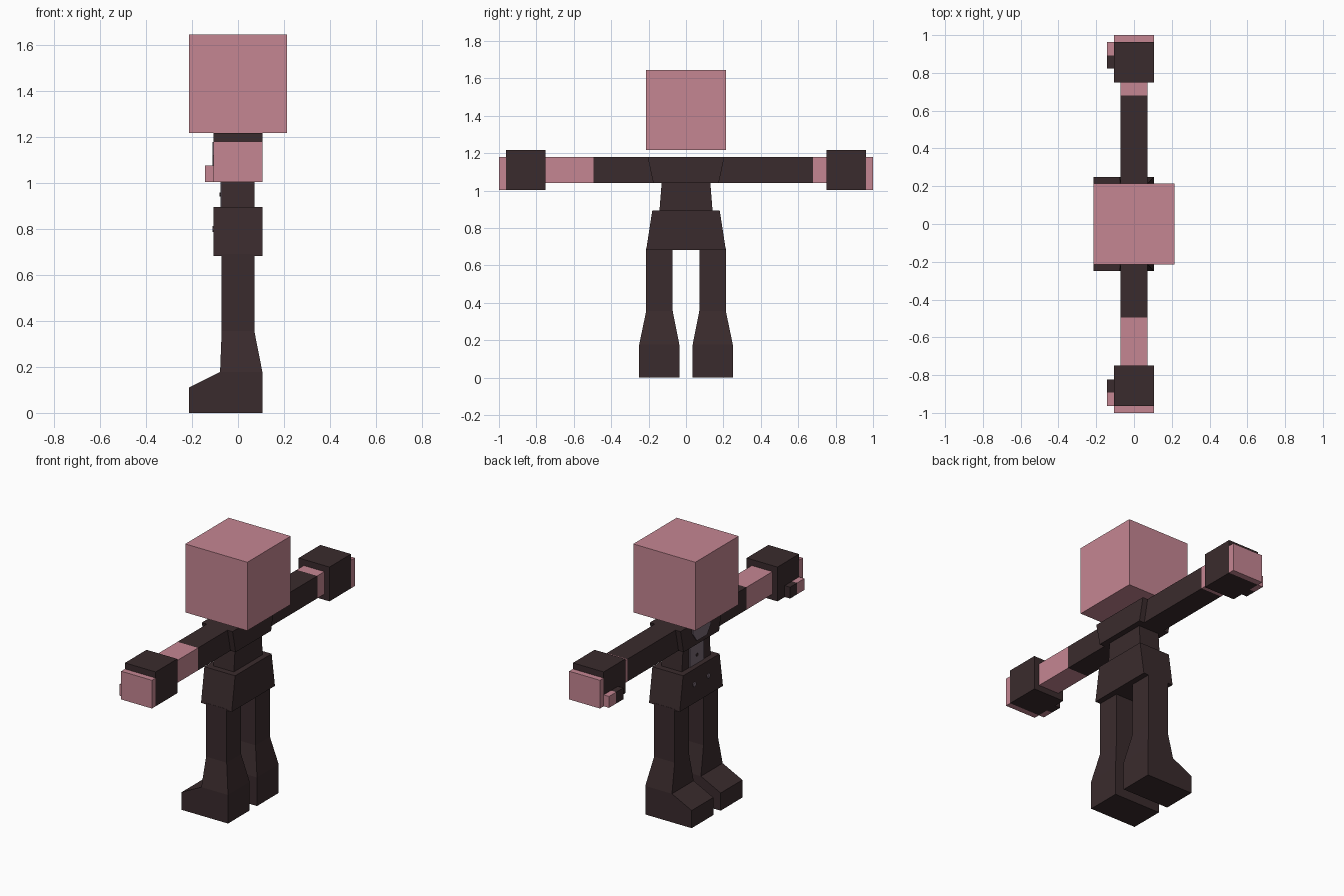
import bpy
import bmesh
from math import cos, sin, tau

cube = bpy.data.objects.get("Cube")
if cube:
    bpy.data.objects.remove(cube, do_unlink=True)


def material(name, color):
    mat = bpy.data.materials.new(name)
    mat.use_nodes = True
    mat.diffuse_color = (*color, 1)
    mat.node_tree.nodes["Principled BSDF"].inputs["Base Color"].default_value = (*color, 1)
    return mat


pink = material("pink skin", (0.56, 0.24, 0.29))
dark = material("dark brown cloth", (0.042, 0.024, 0.026))
grey = material("mauve grey shirt", (0.19, 0.14, 0.175))


def finish(bm, name, mat):
    bmesh.ops.recalc_face_normals(bm, faces=bm.faces)
    mesh = bpy.data.meshes.new(name)
    bm.to_mesh(mesh)
    bm.free()
    mesh.materials.append(mat)
    obj = bpy.data.objects.new(name, mesh)
    bpy.context.collection.objects.link(obj)
    return obj


def loft(name, mat, rings, side=1):
    """Stack rectangles given as (z, x0, x1, y0, y1); side mirrors across y."""
    bm = bmesh.new()
    loops = []
    for z, x0, x1, y0, y1 in rings:
        corners = ((x0, y0), (x1, y0), (x1, y1), (x0, y1))
        loops.append([bm.verts.new((x, side * y, z)) for x, y in corners])
    bm.faces.new(loops[0])
    bm.faces.new(loops[-1])
    for low, high in zip(loops, loops[1:]):
        for i in range(4):
            j = (i + 1) % 4
            bm.faces.new((low[i], low[j], high[j], high[i]))
    return finish(bm, name, mat)


def box(name, mat, x, y, z, side=1):
    return loft(name, mat, [(z[0], *x, *y), (z[1], *x, *y)], side)


def plate(name, mat, x, outline, depth=0.006):
    """Thin panel on a surface facing -x, outlined in (y, z)."""
    bm = bmesh.new()
    face = bm.faces.new([bm.verts.new((x + 0.001, y, z)) for y, z in outline])
    moved = bmesh.ops.extrude_face_region(bm, geom=[face])["geom"]
    verts = [v for v in moved if isinstance(v, bmesh.types.BMVert)]
    bmesh.ops.translate(bm, verts=verts, vec=(-depth, 0, 0))
    return finish(bm, name, mat)


def disc(y, z, radius, sides=8):
    return [(y + radius * cos(tau * (i + 0.5) / sides),
             z + radius * sin(tau * (i + 0.5) / sides)) for i in range(sides)]


WIDE = (-0.106, 0.106)
SLIM = (-0.071, 0.071)

# Head and body
box("head", pink, (-0.214, 0.214), (-0.214, 0.214), (1.218, 1.645))
loft("chest", dark, [(1.04, *WIDE, -0.175, 0.175), (1.18, *WIDE, -0.205, 0.205)])
loft("waist", dark, [(0.89, *SLIM, -0.142, 0.142), (1.045, *SLIM, -0.13, 0.13)])
loft("hips", dark, [(0.682, *WIDE, -0.213, 0.213), (0.895, *WIDE, -0.18, 0.18)])

# Shirt panels and buttons on the chest side
plate("collar_panel", grey, WIDE[0],
      [(-0.09, 1.178), (-0.09, 1.12), (-0.05, 1.065), (0.05, 1.065), (0.09, 1.12), (0.09, 1.178)])
plate("shirt_panel", grey, SLIM[0],
      [(-0.07, 0.896), (0.07, 0.896), (0.07, 1.04), (-0.07, 1.04)])
plate("shirt_button", dark, SLIM[0] - 0.004, disc(0, 0.95, 0.01))
for side, label in ((1, "right"), (-1, "left")):
    plate(label + "_hip_button", grey, WIDE[0], disc(side * 0.07, 0.8, 0.015))

# Arms and legs; one sleeve is rolled higher than the other
for side, label, cuff in ((1, "right", 0.68), (-1, "left", 0.495)):
    arm_z = (1.04, 1.18)
    box(label + "_sleeve", dark, SLIM, (0.17, cuff), arm_z, side)
    box(label + "_forearm", pink, SLIM, (cuff, 0.76), arm_z, side)
    box(label + "_glove", dark, WIDE, (0.75, 0.963), (1.004, 1.218), side)
    box(label + "_fingers", pink, WIDE, (0.963, 1.0), (1.004, 1.18), side)
    thumb_x, thumb_z = (-0.143, -0.106), (1.004, 1.075)
    box(label + "_thumb_base", dark, thumb_x, (0.822, 0.892), thumb_z, side)
    box(label + "_thumb_tip", pink, thumb_x, (0.892, 0.963), thumb_z, side)
    loft(label + "_leg", dark, [
        (0, -0.214, 0.106, 0.036, 0.25),
        (0.11, -0.214, 0.106, 0.036, 0.25),
        (0.178, -0.078, 0.106, 0.036, 0.25),
        (0.356, -0.071, 0.071, 0.071, 0.213),
        (0.69, -0.071, 0.071, 0.071, 0.213)], side)
